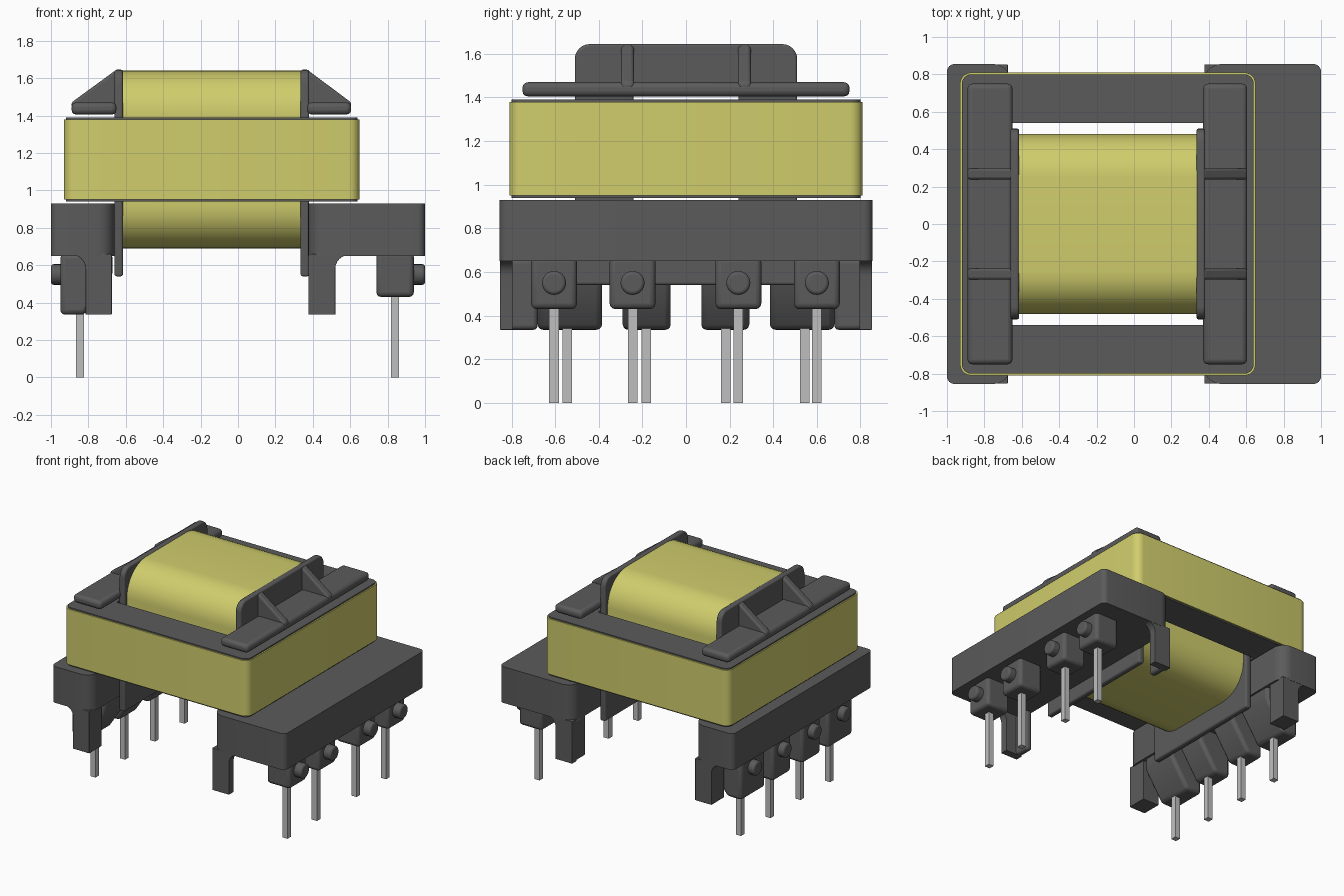
import bpy, bmesh, math
from mathutils import Vector

if "Cube" in bpy.data.objects:
    bpy.data.objects.remove(bpy.data.objects["Cube"])


def material(name, rgb, rough=0.6):
    m = bpy.data.materials.new(name)
    m.use_nodes = True
    m.diffuse_color = (*rgb, 1)
    node = next(n for n in m.node_tree.nodes if n.type == 'BSDF_PRINCIPLED')
    node.inputs["Base Color"].default_value = (*rgb, 1)
    node.inputs["Roughness"].default_value = rough
    return m


DARK = material("dark grey plastic", (0.105, 0.105, 0.105))
YELLOW = material("yellow tape", (0.63, 0.61, 0.15))
METAL = material("pin grey", (0.52, 0.52, 0.52))


def finish(bm, name, mat, bevel=0.0, segs=3):
    bmesh.ops.recalc_face_normals(bm, faces=bm.faces)
    mesh = bpy.data.meshes.new(name)
    bm.to_mesh(mesh)
    bm.free()
    ob = bpy.data.objects.new(name, mesh)
    bpy.context.collection.objects.link(ob)
    mesh.materials.append(mat)
    if bevel:
        mod = ob.modifiers.new("rounding", 'BEVEL')
        mod.width, mod.segments = bevel, segs
        mod.limit_method = 'ANGLE'
        mod.angle_limit = math.radians(40)
    bpy.ops.object.select_all(action='DESELECT')
    ob.select_set(True)
    bpy.context.view_layer.objects.active = ob
    bpy.ops.object.shade_smooth_by_angle(angle=math.radians(35))
    return ob


def round_rect(u0, u1, v0, v1, radii, n=6):
    """Rounded rectangle; radii run from the low-low corner anticlockwise."""
    if not isinstance(radii, tuple):
        radii = (radii,) * 4
    pts = []
    corners = ((u0, v0, 1, 1), (u1, v0, -1, 1), (u1, v1, -1, -1), (u0, v1, 1, -1))
    for i, ((u, v, su, sv), r) in enumerate(zip(corners, radii)):
        for k in range(n + 1):
            a = math.pi + math.pi / 2 * (i + k / n)
            pts.append((u + su * r + r * math.cos(a), v + sv * r + r * math.sin(a)))
    return pts


def prism(name, outline, axis, a, b, mat, hole=None, bevel=0.0):
    """Extrude an outline from a to b along an axis, with an optional hole."""
    place = {'X': lambda p, d: (d, p[0], p[1]),
             'Y': lambda p, d: (p[0], d, p[1]),
             'Z': lambda p, d: (p[0], p[1], d)}[axis]
    bm = bmesh.new()

    def ring(pts, d):
        return [bm.verts.new(place(p, d)) for p in pts]

    def bridge(r, s):
        for i in range(len(r)):
            j = (i + 1) % len(r)
            bm.faces.new((r[i], r[j], s[j], s[i]))

    lo, hi = ring(outline, a), ring(outline, b)
    bridge(lo, hi)
    if hole:
        hlo, hhi = ring(hole, a), ring(hole, b)
        bridge(hlo, hhi)
        bridge(lo, hlo)
        bridge(hi, hhi)
    else:
        bm.faces.new(lo)
        bm.faces.new(hi)
    return finish(bm, name, mat, bevel)


def box(name, x0, x1, y0, y1, z0, z1, mat=DARK, bevel=0.0):
    bm = bmesh.new()
    bmesh.ops.create_cube(bm, size=1)
    for v in bm.verts:
        v.co = Vector(((x0 + x1) / 2 + v.co.x * (x1 - x0),
                       (y0 + y1) / 2 + v.co.y * (y1 - y0),
                       (z0 + z1) / 2 + v.co.z * (z1 - z0)))
    return finish(bm, name, mat, bevel)


def peg(name, x0, x1, y, z):
    """Short round stub pointing along x, rounded at its tip."""
    pts = [(y + 0.055 * math.cos(t * math.pi / 12), z + 0.055 * math.sin(t * math.pi / 12))
           for t in range(24)]
    prism(name, pts, 'X', x0, x1, DARK, bevel=0.015)


# Ferrite core: outer ring, centre leg and tape band
prism("core_ring", round_rect(-0.92, 0.64, -0.80, 0.80, 0.05), 'Z', 0.94, 1.39, DARK,
      hole=round_rect(-0.66, 0.375, -0.54, 0.54, 0.001))
box("core_centre_leg", -0.70, 0.42, -0.235, 0.235, 0.95, 1.385)
prism("core_tape", round_rect(-0.93, 0.65, -0.81, 0.81, 0.06), 'Z', 0.95, 1.38, YELLOW,
      hole=round_rect(-0.918, 0.638, -0.798, 0.798, 0.05))

# Winding around the hollow bobbin tube
tube_hole = round_rect(-0.24, 0.24, 0.93, 1.405, 0.002)
prism("winding", round_rect(-0.48, 0.48, 0.69, 1.64, 0.23, 10), 'X', -0.62, 0.34, YELLOW,
      hole=round_rect(-0.24, 0.24, 0.93, 1.405, 0.002, 10))

# Bobbin flanges
for side, x0, x1 in (("left_side", -0.66, -0.615), ("right_side", 0.335, 0.38)):
    prism("flange_" + side, round_rect(-0.51, 0.51, 0.54, 1.645, (0.01, 0.01, 0.07, 0.07)),
          'X', x0, x1, DARK, hole=tube_hole, bevel=0.012)

# Top plates with triangular ribs
for side, xi, xo in (("minus", -0.65, -0.89), ("plus", 0.37, 0.605)):
    box("top_plate_" + side, min(xi, xo), max(xi, xo), -0.75, 0.75, 1.405, 1.47, bevel=0.025)
    for y in (-0.268, 0.268):
        prism("rib_" + side, [(xi, 1.44), (xo, 1.44), (xo, 1.47), (xi, 1.645)],
              'Y', y - 0.03, y + 0.03, DARK, bevel=0.014)

# Base bars, rounded more on the inner corners
prism("base_bar_minus", round_rect(-1, -0.66, -0.855, 0.855, (0.04, 0.09, 0.09, 0.04)),
      'Z', 0.65, 0.93, DARK)
prism("base_bar_plus", round_rect(0.375, 1, -0.855, 0.855, (0.09, 0.04, 0.04, 0.09)),
      'Z', 0.65, 0.93, DARK)


def leg_profile(xi, xo, s):
    """Corner leg outline that flares with a fillet into the bar above."""
    r = 0.075
    arc = [(xo + s * r * (1 - math.cos(t * math.pi / 12)), 0.58 + r * math.sin(t * math.pi / 12))
           for t in range(7)]
    return [(xi, 0.66), (xi, 0.335), (xo, 0.335)] + arc + [(xo + s * r, 0.66)]


# Corner legs: solid on one side, thin angled walls on the other
for sy in (-1, 1):
    a, b = sorted((sy * 0.70, sy * 0.853))
    prism("corner_leg_minus", leg_profile(-0.675, -0.815, -1), 'Y', a, b, DARK, bevel=0.025)
    a, b = sorted((sy * 0.795, sy * 0.853))
    prism("corner_leg_plus", leg_profile(0.377, 0.52, 1), 'Y', a, b, DARK, bevel=0.02)
    a, b = sorted((sy * 0.68, sy * 0.853))
    box("corner_leg_wall_plus", 0.377, 0.43, a, b, 0.335, 0.66, bevel=0.02)

# Pin holders, pegs and pins on the +x bar
for y in (-0.605, -0.245, 0.24, 0.60):
    box("pin_holder_plus", 0.74, 0.94, y - 0.105, y + 0.105, 0.43, 0.67, bevel=0.025)
    peg("peg_plus", 0.92, 1.0, y, 0.55)
    box("pin_plus", 0.818, 0.862, y - 0.022, y + 0.022, 0, 0.45, METAL)

# Sloping pin holders, pegs and pins on the -x bar
slope = [(-0.95, 0.66), (-0.95, 0.335), (-0.82, 0.335), (-0.67, 0.56), (-0.67, 0.66)]
for sy in (-1, 1):
    for pin_y, y0, y1 in ((0.545, 0.385, 0.68), (0.183, 0.07, 0.29)):
        a, b = sorted((sy * y0, sy * y1))
        prism("pin_holder_minus", slope, 'Y', a, b, DARK, bevel=0.025)
        peg("peg_minus", -1.0, -0.93, sy * pin_y, 0.55)
        box("pin_minus", -0.867, -0.823, sy * pin_y - 0.022, sy * pin_y + 0.022, 0, 0.35, METAL)
